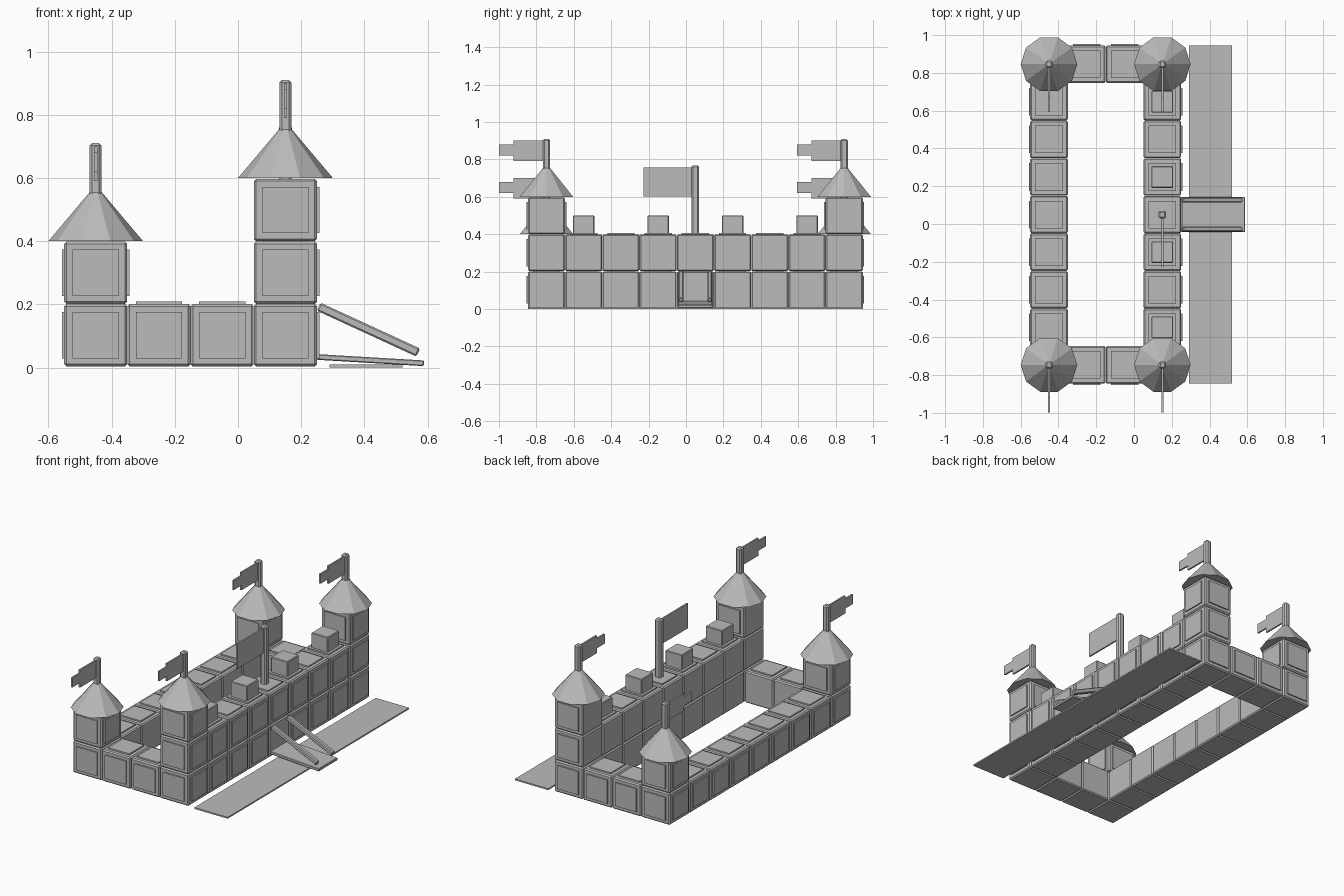
import bpy, bmesh, math
from mathutils import Matrix, Vector

if "Cube" in bpy.data.objects:
    bpy.data.objects.remove(bpy.data.objects["Cube"])

stone = bpy.data.materials.new("stone grey")
stone.diffuse_color = (0.5, 0.5, 0.5, 1)
stone.use_nodes = True
stone.node_tree.nodes["Principled BSDF"].inputs["Base Color"].default_value = stone.diffuse_color


def finish(name, bm):
    me = bpy.data.meshes.new(name)
    bmesh.ops.recalc_face_normals(bm, faces=bm.faces[:])
    bm.to_mesh(me)
    bm.free()
    me.materials.append(stone)
    ob = bpy.data.objects.new(name, me)
    bpy.context.collection.objects.link(ob)
    return ob


def box(bm, centre, size, bevel=0, rot=0):
    """Box rotated about y, with optional chamfered edges."""
    m = (Matrix.Translation(centre) @ Matrix.Rotation(rot, 4, 'Y')
         @ Matrix.Diagonal((*size, 1)))
    verts = bmesh.ops.create_cube(bm, size=1, matrix=m)['verts']
    if bevel:
        edges = list({e for v in verts for e in v.link_edges})
        bmesh.ops.bevel(bm, geom=edges, offset=bevel, segments=1, affect='EDGES')


def beam(bm, x0, z0, x1, z1, y, width, thick, bevel):
    """Sloping bar in the xz plane."""
    box(bm, ((x0 + x1) / 2, y, (z0 + z1) / 2),
        (math.hypot(x1 - x0, z1 - z0), width, thick), bevel,
        math.atan2(z0 - z1, x1 - x0))


P = 0.199                                   # block pitch
XS = [-0.45, -0.25, -0.05, 0.15]
YS = [0.05 + P * k for k in range(-4, 5)]
corners = [(i, j) for i in (0, 3) for j in (0, 8)]

# Block layout: low ring, taller gate wall, corner towers
cells = {(i, j, 0) for i in range(4) for j in range(9)
         if i in (0, 3) or j in (0, 8)}
cells |= {(3, j, 1) for j in range(9)}
cells |= {(0, 0, 1), (0, 8, 1), (3, 0, 2), (3, 8, 2)}

blocks, panels = bmesh.new(), bmesh.new()
for i, j, k in sorted(cells):
    c = Vector((XS[i], YS[j], 0.1025 + k * 0.198))
    box(blocks, c, (0.199, 0.198, 0.197), 0.007)
    tower = (i, j) in corners and k == (2 if i == 3 else 1)
    for d in [(1, 0, 0), (-1, 0, 0), (0, 1, 0), (0, -1, 0), (0, 0, 1)]:
        if (i + d[0], j + d[1], k + d[2]) in cells:
            continue
        inward = ((d[0] > 0 and i < 3) or (d[0] < 0 and i == 3) or
                  (d[1] > 0 and j < 8) or (d[1] < 0 and j > 0))
        if (inward and (not tower or d == (-1, 0, 0))) or (tower and d[2]):
            continue
        if i == 3 and j == 4 and k == 0:
            continue
        n = Vector(d)
        box(panels, c + n * 0.1,
            [0.014 if a else 0.146 for a in d])
finish("wall_blocks", blocks)
finish("wall_panels", panels)

# Battlements on the gate wall
bm = bmesh.new()
for j in (1, 3, 5, 7):
    box(bm, (0.15, YS[j], 0.447), (0.115, 0.115, 0.106), 0.004)
finish("battlements", bm)

# Ten-sided roofs, poles and stepped pennants on the towers
roofs, poles, flags = bmesh.new(), bmesh.new(), bmesh.new()
for i, j in corners:
    x, y, z = XS[i], YS[j], 0.6 if i == 3 else 0.4
    bmesh.ops.create_cone(roofs, cap_ends=True, segments=10,
                          radius1=0.15, radius2=0.015, depth=0.16,
                          matrix=Matrix.Translation((x, y, z + 0.08))
                          @ Matrix.Rotation(math.pi / 2, 4, 'Z'))
    box(poles, (x, y, z + 0.225), (0.038, 0.038, 0.17), 0.008)
    box(flags, (x, y - 0.095, z + 0.245), (0.01, 0.16, 0.11))
    box(flags, (x, y - 0.21, z + 0.25), (0.01, 0.085, 0.06))
finish("tower_roofs", roofs)
finish("tower_poles", poles)
finish("tower_pennants", flags)

# Large flag above the gate
bm = bmesh.new()
box(bm, (0.15, 0.05, 0.583), (0.04, 0.04, 0.37), 0.008)
finish("gate_flag_pole", bm)
bm = bmesh.new()
box(bm, (0.15, -0.095, 0.68), (0.01, 0.265, 0.155))
finish("gate_flag", bm)

# Drawbridge with its two sloping beams
bm = bmesh.new()
beam(bm, 0.25, 0.034, 0.588, 0.014, 0.05, 0.185, 0.018, 0.003)
finish("drawbridge", bm)
bm = bmesh.new()
for y in (-0.027, 0.127):
    beam(bm, 0.255, 0.193, 0.57, 0.048, y, 0.026, 0.028, 0.005)
finish("drawbridge_beams", bm)

# Moat strip
bm = bmesh.new()
box(bm, (0.405, 0.05, 0.005), (0.23, 1.79, 0.009))
finish("moat", bm)
